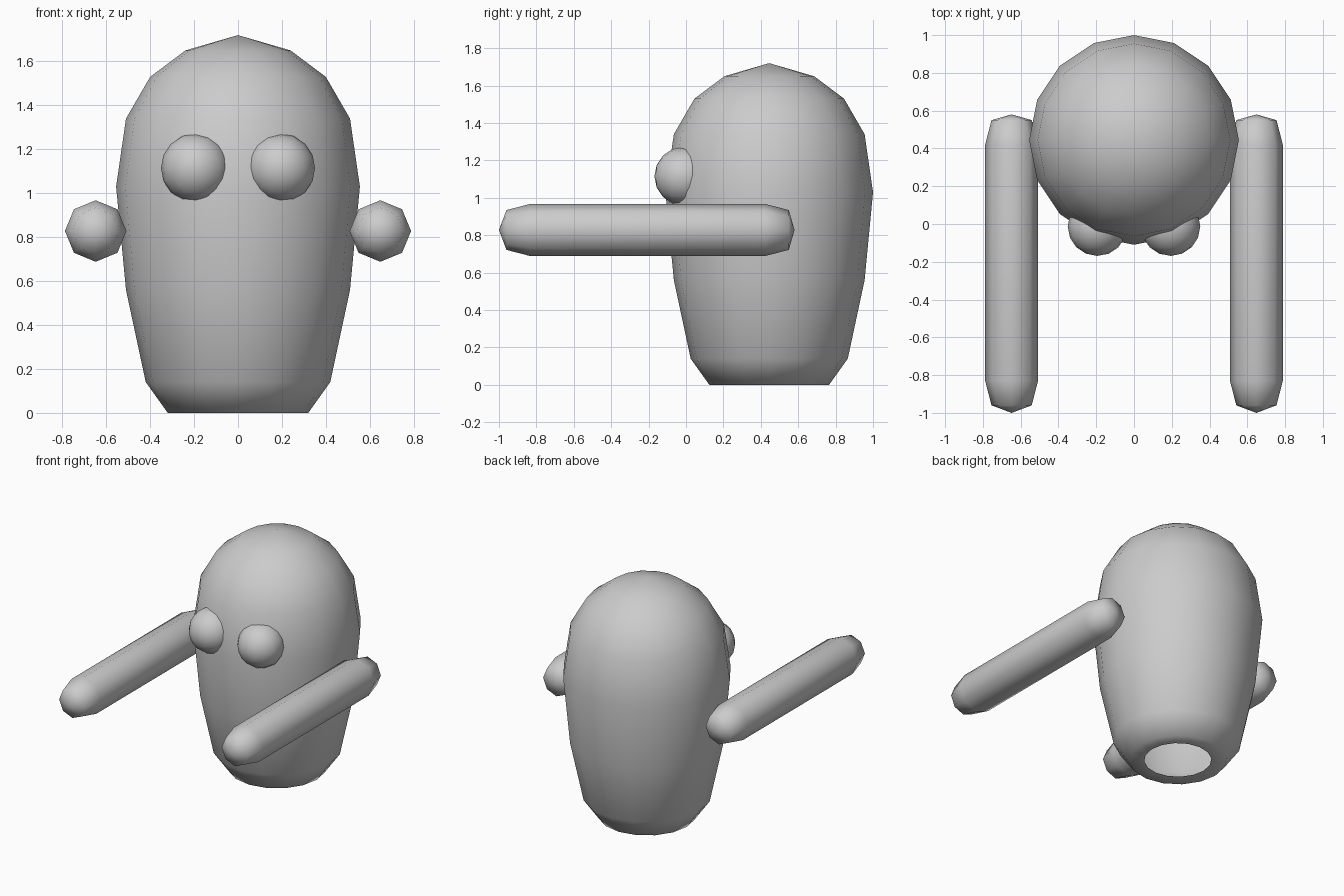
import bpy, bmesh, math
from mathutils import Matrix

if "Cube" in bpy.data.objects:
    bpy.data.objects.remove(bpy.data.objects["Cube"])


def lathe(name, profile, sides, matrix):
    """Revolve (radius, height) points around local z; radius 0 makes a pole."""
    bm = bmesh.new()
    rings = []
    for r, h in profile:
        if r == 0:
            rings.append([bm.verts.new((0, 0, h))] * sides)
        else:
            rings.append([bm.verts.new((r * math.cos(2 * math.pi * i / sides),
                                        r * math.sin(2 * math.pi * i / sides), h))
                          for i in range(sides)])
    for a, b in zip(rings, rings[1:]):
        for i in range(sides):
            j = (i + 1) % sides
            bm.faces.new(list(dict.fromkeys((a[i], a[j], b[j], b[i]))))
    bmesh.ops.recalc_face_normals(bm, faces=bm.faces)
    bmesh.ops.transform(bm, matrix=matrix, verts=bm.verts)
    for f in bm.faces:
        f.smooth = True
    mesh = bpy.data.meshes.new(name)
    bm.to_mesh(mesh)
    bm.free()
    obj = bpy.data.objects.new(name, mesh)
    bpy.context.collection.objects.link(obj)
    return obj


# Body: rounded shell, open underneath
lathe("body", [(0.22, 0), (0.32, 0), (0.42, 0.14), (0.51, 0.56), (0.555, 1.03),
               (0.51, 1.34), (0.40, 1.53), (0.24, 1.65), (0, 1.72)],
      16, Matrix.Translation((0, 0.445, 0)))

arm_profile = [(0, -1.0), (0.14 * 0.76, -0.96), (0.14, -0.83),
               (0.14, 0.42), (0.14 * 0.76, 0.55), (0, 0.58)]
eye_profile = [(0.157 * math.sin(math.pi * k / 8) if 0 < k < 8 else 0,
                -0.157 * math.cos(math.pi * k / 8)) for k in range(9)]
along_y = Matrix.Rotation(-math.pi / 2, 4, 'X')

for side, s in (("left", 1), ("right", -1)):
    # Arms: eight-sided capsules reaching forward
    lathe(side + "_arm", arm_profile, 8, Matrix.Translation((s * 0.648, 0, 0.828)) @ along_y)
    # Eyes: spheres half sunk in the body
    lathe(side + "_eye", eye_profile, 16, Matrix.Translation((s * 0.194, -0.012, 1.115)) @ along_y)
